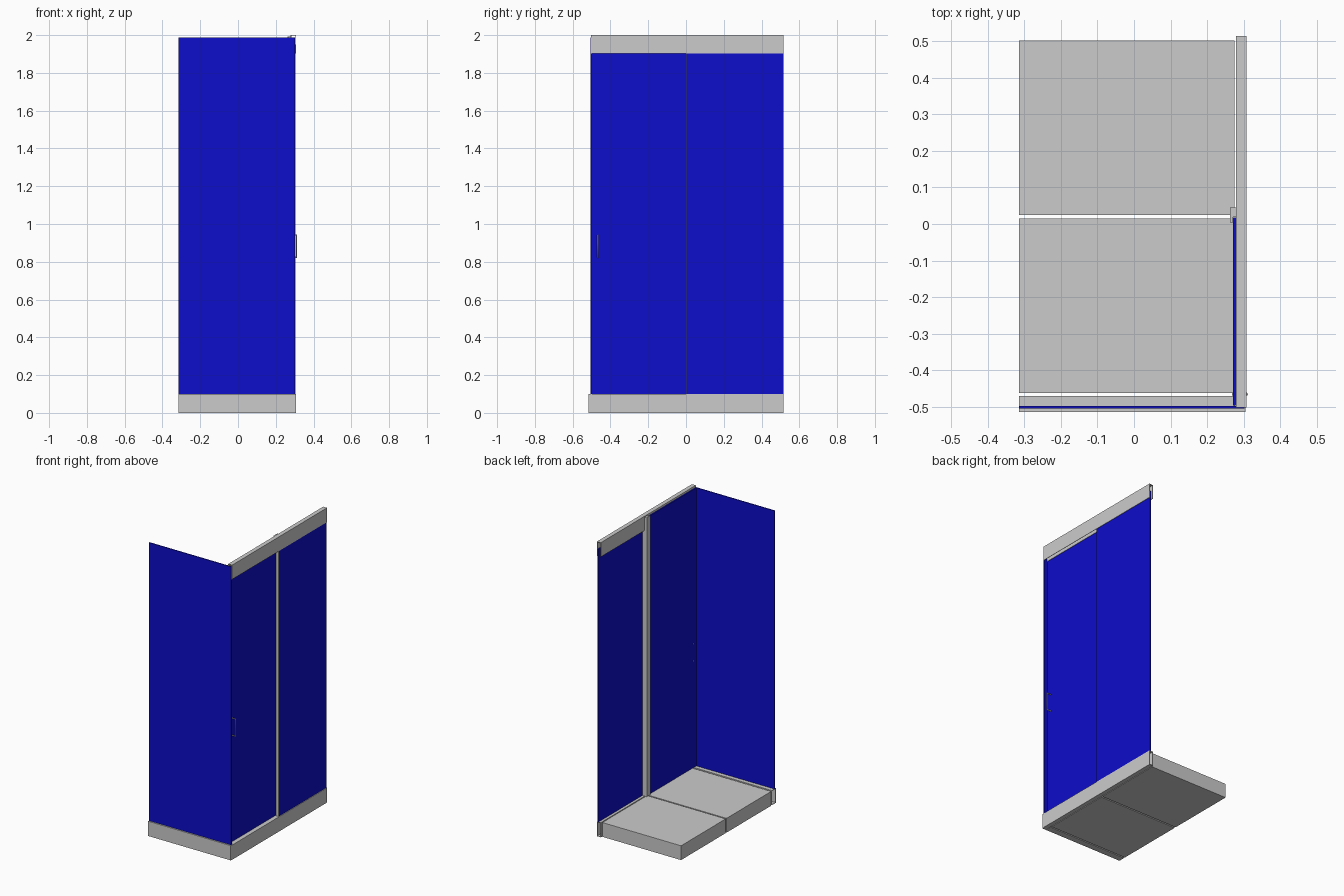
import bpy, bmesh

if "Cube" in bpy.data.objects:
    bpy.data.objects.remove(bpy.data.objects["Cube"])

blue = bpy.data.materials.new("blue_glass")
blue.diffuse_color = (0.004, 0.004, 0.6, 1)
blue.use_nodes = True
blue.node_tree.nodes["Principled BSDF"].inputs["Base Color"].default_value = blue.diffuse_color


def extrude(name, profile, axis, a, b, mat=None):
    """Extrude a closed 2D profile along an axis from a to b."""
    place = {"x": lambda u, v, t: (t, u, v),
             "y": lambda u, v, t: (u, t, v),
             "z": lambda u, v, t: (u, v, t)}[axis]
    bm = bmesh.new()
    face = bm.faces.new([bm.verts.new(place(u, v, a)) for u, v in profile])
    ext = bmesh.ops.extrude_face_region(bm, geom=[face])["geom"]
    start, end = place(0, 0, a), place(0, 0, b)
    bmesh.ops.translate(bm, verts=[g for g in ext if isinstance(g, bmesh.types.BMVert)],
                        vec=[e - s for s, e in zip(start, end)])
    bmesh.ops.recalc_face_normals(bm, faces=bm.faces)
    me = bpy.data.meshes.new(name)
    bm.to_mesh(me)
    bm.free()
    ob = bpy.data.objects.new(name, me)
    bpy.context.collection.objects.link(ob)
    if mat:
        me.materials.append(mat)
    return ob


def box(name, x, y, z, mat=None):
    return extrude(name, [(x[0], y[0]), (x[1], y[0]), (x[1], y[1]), (x[0], y[1])],
                   "z", z[0], z[1], mat)


def channel(u0, u1, v0, v1, t):
    """Inverted U section, open at the bottom."""
    return [(u0, v0), (u0, v1), (u1, v1), (u1, v0),
            (u1 - t, v0), (u1 - t, v1 - t), (u0 + t, v1 - t), (u0 + t, v0)]


# Floor tray in two halves
box("floor_rear", (-0.315, 0.275), (0.024, 0.503), (0, 0.097))
box("floor_front", (-0.315, 0.275), (-0.463, 0.015), (0, 0.097))

# Skirts around the tray: front and right, hollow with a closed underside
extrude("front_skirt", channel(-0.515, -0.471, 0, 0.1, 0.003), "x", -0.315, 0.277)
box("front_skirt_corner", (0.277, 0.306), (-0.515, -0.503), (0, 0.1))
box("front_skirt_base", (-0.315, 0.277), (-0.512, -0.474), (0, 0.003))
extrude("right_skirt", channel(0.279, 0.308, 0, 0.1, 0.003), "y", -0.503, 0.515)
box("right_skirt_base", (0.282, 0.305), (-0.503, 0.515), (0, 0.003))

# Header rail over the doors
extrude("header_rail", channel(0.279, 0.308, 1.903, 2.0, 0.003), "y", -0.503, 0.515)

# Glass panels
box("front_glass", (-0.315, 0.303), (-0.506, -0.498), (0.1, 1.987), blue)
box("door_glass", (0.271, 0.279), (-0.497, 0.018), (0.1, 1.987), blue)
box("fixed_glass", (0.296, 0.304), (0.003, 0.515), (0.1, 1.95), blue)

# Vertical seal where door and fixed panel overlap
extrude("centre_post", [(0.263, 0.004), (0.271, 0.004), (0.271, 0.019), (0.279, 0.019),
                        (0.279, 0.045), (0.263, 0.045)], "z", 0.1, 1.993)
box("centre_post_web", (0.279, 0.296), (0.019, 0.045), (0.1, 1.903))
box("fixed_edge_seal", (0.284, 0.304), (0.0, 0.003), (0.1, 1.903))

# Door handle: bent rod passing through the glass
cu = bpy.data.curves.new("door_handle", "CURVE")
cu.dimensions = "3D"
cu.bevel_depth = 0.004
cu.bevel_resolution = 2
cu.use_fill_caps = True
sp = cu.splines.new("POLY")
path = [(0.268, 0.824), (0.309, 0.824), (0.309, 0.941), (0.268, 0.941)]
sp.points.add(len(path) - 1)
for p, (x, z) in zip(sp.points, path):
    p.co = (x, -0.466, z, 1)
handle = bpy.data.objects.new("door_handle", cu)
bpy.context.collection.objects.link(handle)
